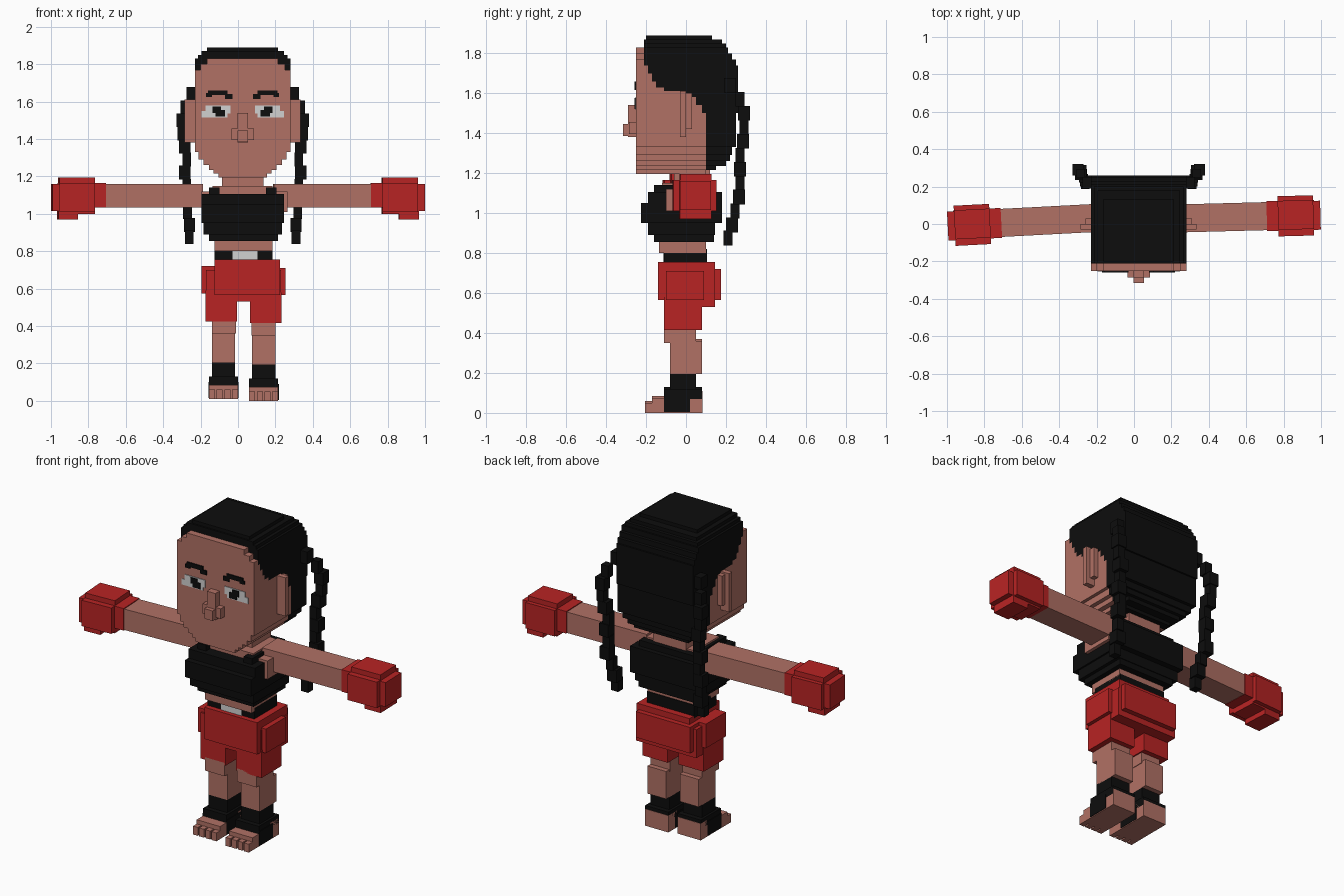
import bpy
import math
from mathutils import Matrix, Vector

UNIT = 0.01      # all sizes below are in hundredths
MID = 2.5        # symmetry line of the head and torso
HIP_MID = 3      # symmetry line of the legs

default_cube = bpy.data.objects.get("Cube")
if default_cube:
    bpy.data.objects.remove(default_cube, do_unlink=True)


def make_material(name, red, green, blue):
    material = bpy.data.materials.new(name)
    material.use_nodes = True
    colour = (red, green, blue, 1)
    material.diffuse_color = colour
    shader = next(n for n in material.node_tree.nodes if n.type == "BSDF_PRINCIPLED")
    shader.inputs["Base Color"].default_value = colour
    return material


skin = make_material("skin", .44, .165, .13)
black = make_material("black", .004, .004, .004)
red = make_material("red", .48, .017, .017)
white = make_material("white", .64, .64, .64)

FACES = [(0, 1, 3, 2), (4, 6, 7, 5), (0, 4, 5, 1), (2, 3, 7, 6), (0, 2, 6, 4), (1, 5, 7, 3)]


def blocks(name, material, spans):
    """One object made of axis-aligned boxes, each given as x, y and z ranges."""
    points, faces = [], []
    for x, y, z in spans:
        base = len(points)
        points += [Vector((a, b, c)) * UNIT for a in sorted(x) for b in sorted(y) for c in sorted(z)]
        faces += [[base + i for i in face] for face in FACES]
    mesh = bpy.data.meshes.new(name)
    mesh.from_pydata(points, [], faces)
    mesh.materials.append(material)
    mesh.update()
    part = bpy.data.objects.new(name, mesh)
    bpy.context.collection.objects.link(part)
    return part


def block(name, material, x, y, z):
    return blocks(name, material, [(x, y, z)])


def both(half, middle=MID):
    return (middle - half, middle + half)


def flip(side, inner, outer, middle=MID):
    return (middle + side * inner, middle + side * outer)


# Head in layers: top height, hair half width, face half width, hairline, back of hair
LAYERS = [
    (189, 19, 0, -20, 13), (187, 22, 0, -21, 18), (185, 24, 0, -21, 20),
    (183, 25.5, 19, -21, 21), (180, 25.5, 22.5, -21, 23), (177, 25.5, 25.5, -21, 25),
    (174, 25.5, 25.5, -19, 26), (170, 25.5, 25.5, -17, 26), (166, 25.5, 25.5, -15, 26),
    (163, 25.5, 25.5, -11, 26), (161, 25.5, 25.5, 0, 26), (158, 25.5, 25.5, 5, 26),
    (154, 25.5, 25.5, 8, 26), (150, 25.5, 25.5, 10, 25), (133, 23.5, 23.5, 10, 23),
    (129, 21, 21, 10, 22), (126, 18, 18, 10, 20), (123.5, 15.5, 15.5, 10, 15),
    (121.5, 13, 13, 10, 10),
]
CHIN = 119.5
hair_spans, face_spans = [], []
bottoms = [layer[0] for layer in LAYERS[1:]] + [CHIN]
for (top, hair_half, face_half, hairline, back), bottom in zip(LAYERS, bottoms):
    if back > hairline:
        hair_spans.append((both(hair_half), (hairline, back), (bottom, top)))
    if face_half:
        face_spans.append((both(face_half), (-25, hairline), (bottom, top)))
blocks("hair", black, hair_spans)
blocks("face", skin, face_spans)
block("neck", skin, x=both(11), y=(-6, 12), z=(112, 122))

# Nose
block("nose_bridge", skin, x=both(2.8), y=(-29, -24), z=(138, 154))
block("nose_wings", skin, x=both(6), y=(-28.5, -24), z=(139.5, 145.5))
block("nose_tip", skin, x=both(2.8), y=(-31.5, -28), z=(138.5, 144.5))

# Ears, eyes, brows and braids
BRAID = [
    (27, 22, 164), (31, 27, 157), (32.5, 29, 150), (32.5, 29, 143), (31, 28.5, 136),
    (30, 27, 129), (31, 27, 122), (30, 27, 115), (31, 26.5, 108), (29.5, 24.5, 101),
    (28.5, 23, 94), (28.5, 21, 87.5),
]
for side, label in ((1, "left"), (-1, "right")):
    block(label + "_ear", skin, x=flip(side, 25, 31), y=(-3, 0), z=(138, 161))
    block(label + "_ear_lobe", skin, x=flip(side, 25, 28.5), y=(-3, 3), z=(142, 160))
    blocks(label + "_eye_white", white, [
        (flip(side, 6.5, 20), (-25.4, -25), (153.5, 158)),
        (flip(side, 8, 22), (-25.4, -25), (151.5, 155)),
    ])
    blocks(label + "_pupil", black, [
        (flip(side, 9.5, 14.5), (-25.8, -25.2), (152, 155.5)),
        (flip(side, 11.5, 16), (-25.8, -25.2), (154, 157.5)),
    ])
    blocks(label + "_brow", black, [
        (flip(side, 8, 18.5), (-25.8, -25), (163.5, 166)),
        (flip(side, 5.5, 9.5), (-25.8, -25), (161.5, 164)),
        (flip(side, 16.5, 19.5), (-25.8, -25), (162.5, 164.5)),
    ])
    links = []
    for i, (out, y, z) in enumerate(BRAID):
        thick = 2.3 if i % 2 else 3
        links.append((flip(side, out - thick, out + thick), (y - thick, y + thick), (z - 3.7, z + 3.7)))
    blocks(label + "_braid", black, links)

# Torso and cropped top
block("chest", skin, x=both(16), y=(-12, 11), z=(104, 115))
block("shoulders", skin, x=(-19.5, 26.5), y=(-10, 10), z=(101, 112))
block("waist", skin, x=both(15.5, HIP_MID), y=(-13.5, 10), z=(80, 87))
blocks("crop_top", black, [
    (both(18.5, HIP_MID), (-16, 14), (85.5, 90)),
    (both(21), (-19, 14.5), (89, 96)),
    (both(22), (-22.5, 18), (95, 105)),
    (both(22), (-19, 18), (105, 110.5)),
])
for side, label in ((1, "left"), (-1, "right")):
    block(label + "_strap", black, x=flip(side, 12.5, 18), y=(-16, 15), z=(110, 114))
block("top_back", black, x=both(18), y=(10, 15), z=(110, 114))

# Waistband and shorts
block("waistband", black, x=both(15.5, HIP_MID), y=(-11, 10.5), z=(74, 82))
block("waistband_patch", white, x=(-3, 10.5), y=(-11.6, -11), z=(75, 82))
blocks("shorts", red, [
    (both(17.5, 5), (-14, 14.5), (56.5, 75.5)),
    (both(18, HIP_MID), (-10, 17.5), (56.5, 72)),
    (both(20, HIP_MID), (-11, 14.5), (53, 70)),
])

# Legs, ankle wraps and feet
for side, label, lift in ((1, "left", 0), (-1, "right", 1)):
    def leg_block(part, material, inner, outer, y, z):
        block(label + "_" + part, material, flip(side, inner, outer, HIP_MID), y,
              (z[0] + lift, z[1] + lift))

    leg_block("shorts_leg", red, 3.5, 20.3, (-11, 8), (41.5, 58))
    leg_block("shorts_hip", red, 15, 22.5, (-10, 9), (56.5, 71))
    leg_block("thigh", skin, 4.2, 17, (-11, 5), (35, 43))
    leg_block("calf", skin, 4.5, 17, (-8, 8), (19.5, 36))
    leg_block("ankle_wrap", black, 4.5, 17, (-8, 5), (10, 20))
    leg_block("ankle_cuff", black, 3, 18.5, (-11, 8), (7, 12))
    leg_block("foot_strap", black, 2.8, 18.8, (-11, 2), (.5, 9))
    leg_block("heel", skin, 3, 18.5, (0, 8.2), (0, 10))
    leg_block("foot", skin, 3, 18.5, (-17, 2), (0, 7.5))
    for toe in range(4):
        start = 3 + toe * 4.1
        leg_block("toe_" + "abcd"[toe], skin, start, start + 3.2, (-20.5, -16), (0, 5))

# Arms and boxing gloves, each swung slightly about its shoulder
for side, label, swing in ((1, "left", 1.5), (-1, "right", 3)):
    arm = [
        block(label + "_arm", skin, flip(side, 19, 72, 0), (-4.5, 10.5), (103.5, 116)),
        block(label + "_glove_cuff", red, flip(side, 71, 78, 0), (-5, 11), (103.3, 116.5)),
        blocks(label + "_glove", red, [
            (flip(side, 77, 96, 0), (-8, 13.5), (101, 116.5)),
            (flip(side, 77, 96, 0), (-4.5, 11), (100, 119.5)),
            (flip(side, 95, 99.7, 0), (-5, 10.5), (101.5, 116)),
            (flip(side, 86, 96.5, 0), (-5, 11), (97, 102)),
        ]),
    ]
    pivot = Matrix.Translation((side * .25, .03, 0))
    turn = pivot @ Matrix.Rotation(math.radians(swing), 4, "Z") @ pivot.inverted()
    for part in arm:
        part.data.transform(turn)
